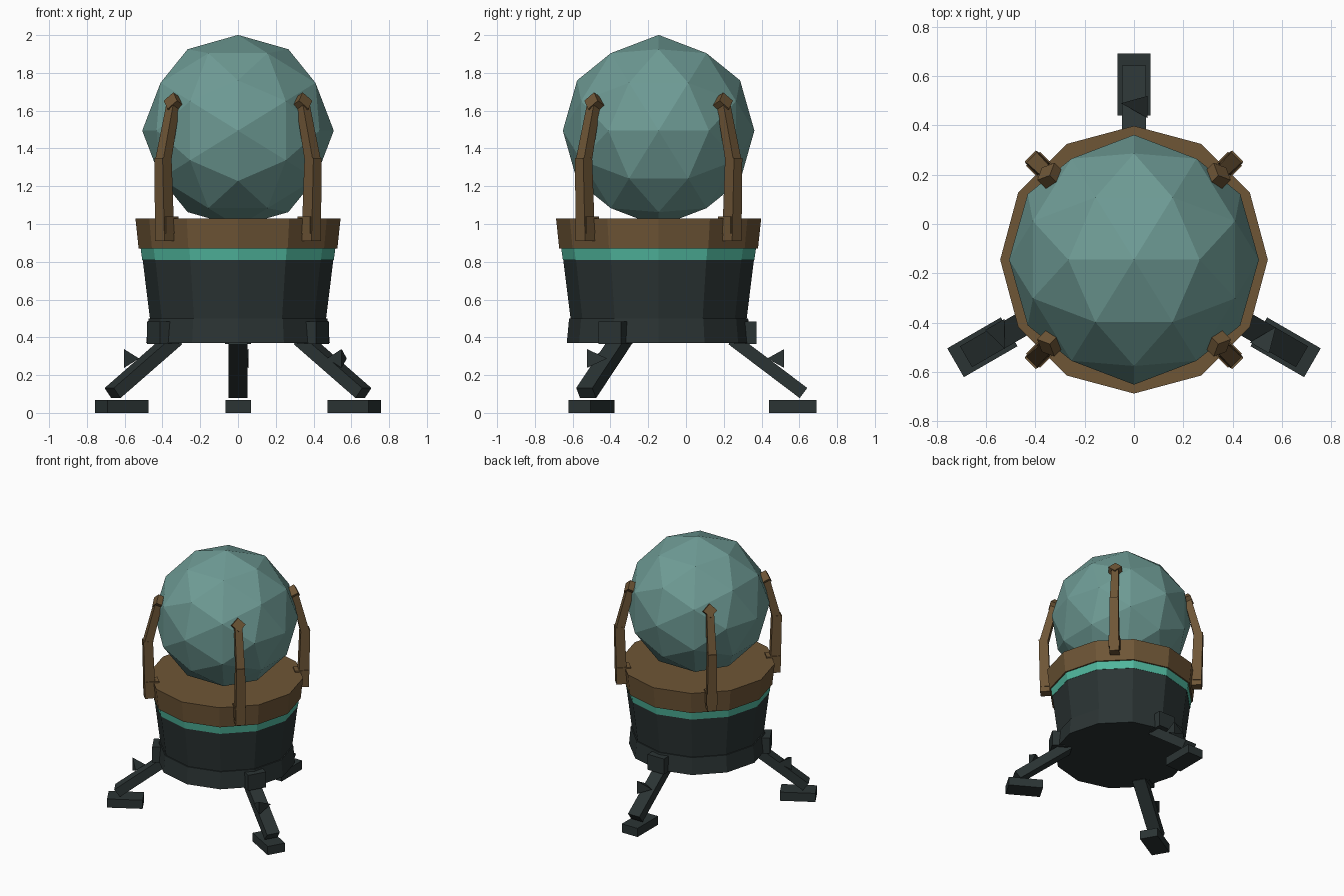
import bpy, bmesh
from math import radians
from mathutils import Matrix, Vector

if "Cube" in bpy.data.objects:
    bpy.data.objects.remove(bpy.data.objects["Cube"])

AXIS_Y = -0.145  # the pod axis sits slightly forward of the tripod's middle


def material(name, rgb):
    m = bpy.data.materials.new(name)
    m.diffuse_color = (*rgb, 1)
    m.use_nodes = True
    m.node_tree.nodes["Principled BSDF"].inputs["Base Color"].default_value = m.diffuse_color
    return m


DARK = material("dark_metal", (0.024, 0.034, 0.034))
BRONZE = material("bronze", (0.156, 0.092, 0.037))
GLOW = material("teal_band", (0.08, 0.47, 0.34))
GLASS = material("pale_teal", (0.156, 0.328, 0.300))


def finish(bm, name, mat, angle=0):
    """Turn a bmesh in (radial, tangent, up) space into an object around the axis."""
    bmesh.ops.recalc_face_normals(bm, faces=bm.faces)
    mesh = bpy.data.meshes.new(name)
    bm.to_mesh(mesh)
    bm.free()
    mesh.materials.append(mat)
    ob = bpy.data.objects.new(name, mesh)
    ob.matrix_world = Matrix.Translation((0, AXIS_Y, 0)) @ Matrix.Rotation(radians(angle), 4, 'Z')
    bpy.context.collection.objects.link(ob)
    return ob


def drum(name, mat, z0, r0, z1, r1):
    bm = bmesh.new()
    bmesh.ops.create_cone(bm, cap_ends=True, segments=12, radius1=r0, radius2=r1, depth=z1 - z0,
                          matrix=Matrix.Translation((0, 0, (z0 + z1) / 2)))
    finish(bm, name, mat)


def box(name, mat, angle, r0, r1, width, z0, z1):
    bm = bmesh.new()
    bmesh.ops.create_cube(bm, size=1, matrix=Matrix.Translation(((r0 + r1) / 2, 0, (z0 + z1) / 2))
                          @ Matrix.Diagonal((r1 - r0, width, z1 - z0, 1)))
    finish(bm, name, mat, angle)


def beam(name, mat, angle, start, end, size0, size1):
    """Tapered bar between two (radial, height) points; sizes are (width, thickness)."""
    a, b = Vector((start[0], 0, start[1])), Vector((end[0], 0, end[1]))
    d = (b - a).normalized()
    n = Vector((-d.z, 0, d.x))
    bm = bmesh.new()
    for p, (w, t) in ((a, size0), (b, size1)):
        for i in (-1, 1):
            for j in (-1, 1):
                bm.verts.new(p + n * (t / 2 * i) + Vector((0, w / 2 * j, 0)))
    bmesh.ops.convex_hull(bm, input=bm.verts)
    bmesh.ops.dissolve_limit(bm, angle_limit=0.01, verts=bm.verts, edges=bm.edges)
    finish(bm, name, mat, angle)


# Twelve-sided body
drum("base_skirt", DARK, 0.37, 0.486, 0.50, 0.474)
drum("body", DARK, 0.49, 0.465, 0.82, 0.506)
drum("light_band", GLOW, 0.81, 0.507, 0.875, 0.516)
drum("collar", BRONZE, 0.87, 0.526, 1.03, 0.543)

# Faceted orb, turned so an edge lies across the top
bm = bmesh.new()
bmesh.ops.create_icosphere(bm, subdivisions=2, radius=0.507,
                           matrix=Matrix.Translation((0, 0, 1.494))
                           @ Matrix.Rotation(radians(-31.717), 4, 'Y'))
finish(bm, "orb", GLASS)

# Four claws holding the orb
for a in (45, 135, 225, 315):
    box("claw_mount", BRONZE, a, 0.485, 0.58, 0.08, 0.95, 1.04)
    beam("claw_lower_arm", BRONZE, a, (0.548, 0.91), (0.562, 1.35), (0.07, 0.075), (0.062, 0.067))
    beam("claw_upper_arm", BRONZE, a, (0.560, 1.335), (0.485, 1.635), (0.06, 0.06), (0.052, 0.05))
    bm = bmesh.new()
    bmesh.ops.create_cube(bm, size=0.07, matrix=Matrix.Translation((0.475, 0, 1.637))
                          @ Matrix.Rotation(radians(-27), 4, 'Y')
                          @ Matrix.Rotation(radians(45), 4, 'X'))
    finish(bm, "claw_tip", BRONZE, a)

# Three splayed legs
for a in (90, 210, 330):
    box("leg_bracket", DARK, a, 0.40, 0.517, 0.14, 0.365, 0.485)
    beam("leg_strut", DARK, a, (0.39, 0.39), (0.767, 0.105), (0.098, 0.067), (0.098, 0.067))
    box("foot", DARK, a, 0.585, 0.836, 0.135, 0, 0.067)
    # three-sided spike lying across the strut
    bm = bmesh.new()
    base = [bm.verts.new((0.635 + r, -0.055, 0.288 + z))
            for r, z in ((-0.06, 0), (0.03, 0.05), (0.03, -0.05))]
    tip = bm.verts.new((0.635, 0.052, 0.288))
    bm.faces.new(base)
    for i in range(3):
        bm.faces.new((base[i], base[(i + 1) % 3], tip))
    finish(bm, "leg_spike", DARK, a)
